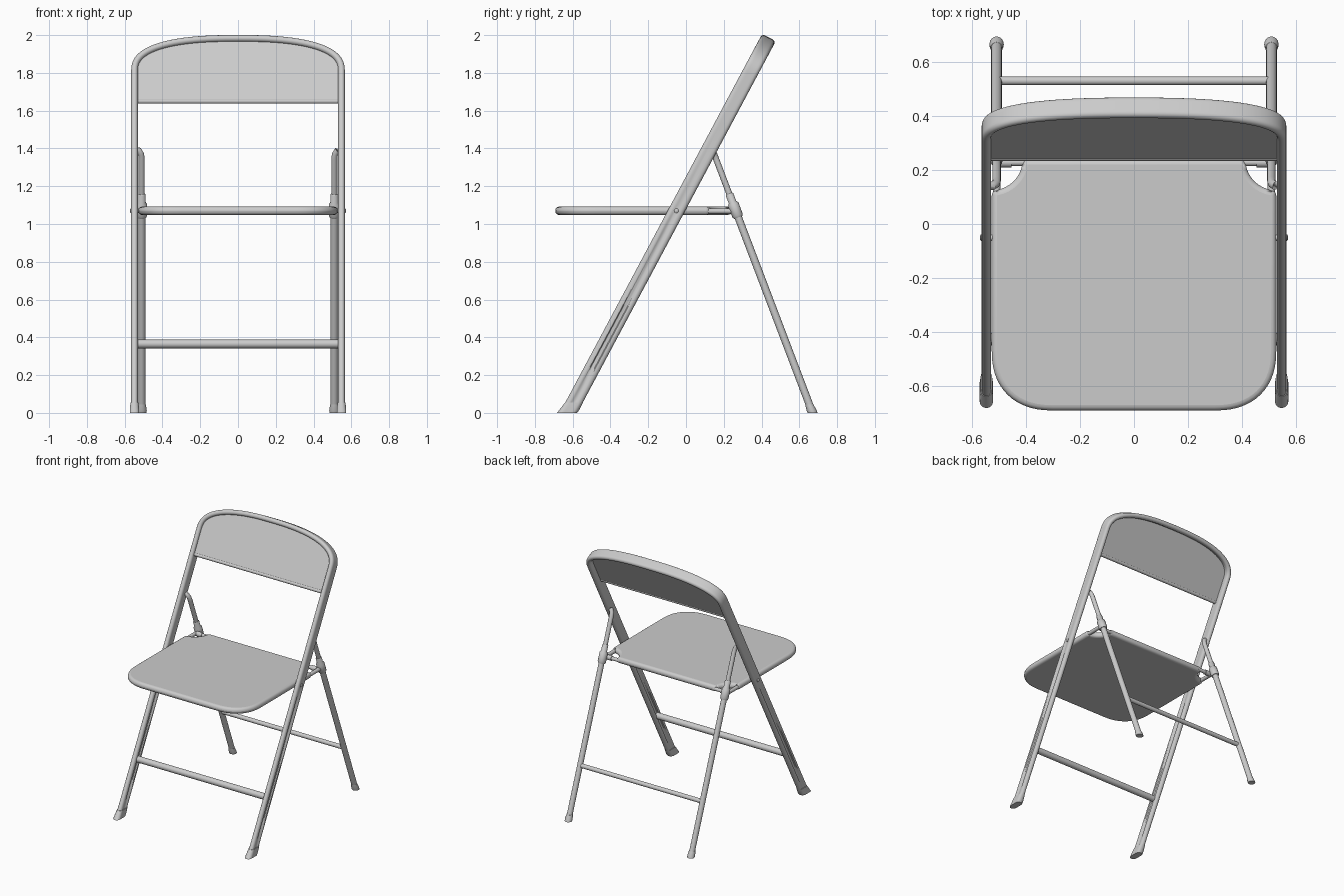
import bpy
import math
from mathutils import Vector

cube = bpy.data.objects.get("Cube")
if cube:
    bpy.data.objects.remove(cube, do_unlink=True)

# One painted-metal colour for the whole chair
GREY = (0.6, 0.6, 0.6, 1.0)
metal = bpy.data.materials.new("grey_metal")
metal.use_nodes = True
metal.diffuse_color = GREY
for node in metal.node_tree.nodes:
    if node.type == 'BSDF_PRINCIPLED':
        node.inputs["Base Color"].default_value = GREY

# Inclined plane of the main frame: SLOPE is run over rise, from FOOT_Y
SLOPE, FOOT_Y = 0.534, -0.622
ALONG = Vector((0, SLOPE, 1)).normalized()
FRONT = Vector((0, -1, SLOPE)).normalized()


def on_frame(x, z, depth=0.0):
    return Vector((x, FOOT_Y + SLOPE * z, z)) + FRONT * depth


def rear_point(x, z):
    return Vector((x, 0.67 - 0.38 * z, z))


def loft(name, rings, angle=40):
    """Skin equal-length rings and cap both ends."""
    count = len(rings[0])
    verts = [p for ring in rings for p in ring]
    faces = []
    for r in range(len(rings) - 1):
        for i in range(count):
            j = (i + 1) % count
            a, b = r * count, (r + 1) * count
            faces.append((a + i, a + j, b + j, b + i))
    faces.append(tuple(reversed(range(count))))
    faces.append(tuple(range(len(verts) - count, len(verts))))
    mesh = bpy.data.meshes.new(name)
    mesh.from_pydata(verts, [], faces)
    mesh.materials.append(metal)
    obj = bpy.data.objects.new(name, mesh)
    bpy.context.collection.objects.link(obj)
    # consistent outward normals
    import bmesh
    bm = bmesh.new()
    bm.from_mesh(mesh)
    bmesh.ops.recalc_face_normals(bm, faces=bm.faces)
    bm.to_mesh(mesh)
    bm.free()
    mesh.shade_smooth()
    mesh.set_sharp_from_angle(angle=math.radians(angle))
    return obj


def tube(name, points, radii, sides=16):
    """Round tube through points, one radius per point."""
    pts = [Vector(p) for p in points]
    rings = []
    for i, p in enumerate(pts):
        tangent = (pts[min(i + 1, len(pts) - 1)] - pts[max(i - 1, 0)]).normalized()
        ref = Vector((0, 0, 1)) if abs(tangent.x) > 0.9 else Vector((1, 0, 0))
        u = tangent.cross(ref).normalized()
        v = tangent.cross(u)
        rings.append([p + radii[i] * (u * math.cos(t) + v * math.sin(t))
                      for t in (2 * math.pi * k / sides for k in range(sides))])
    return loft(name, rings)


def stadium(half_width, half_length, waist=0.0):
    """Flat-sided oval; waist pinches the long sides into grooves."""
    flat = half_length - half_width
    pts = []
    for sign in (1, -1):
        for k in range(9):
            t = math.pi * k / 8
            pts.append((sign * half_width * math.cos(t),
                        sign * (flat + half_width * math.sin(t))))
        for f in (0.6, 0.4, -0.4, -0.6):
            pinch = 1 - waist if abs(f) < 0.5 else 1
            pts.append((-sign * half_width * pinch, sign * flat * f))
    return pts


def corner(cx, cy, a, b, power, steps):
    """Quarter superellipse from the side (+x) round to the end (+y)."""
    pts = []
    for k in range(steps + 1):
        t = 0.5 * math.pi * k / steps
        pts.append((cx + a * math.cos(t) ** (2 / power),
                    cy + b * math.sin(t) ** (2 / power)))
    return pts


# Main frame: one bent oval tube forming both front legs and the back hoop
HALF_X = 0.548
arch = corner(0, 1.80, HALF_X, 0.172, 2.5, 24)
leg = [(HALF_X, z) for z in (0.03, 0.15, 0.3, 0.95, 1.1, 1.5)]
half = leg + arch
path = half + [(-x, z) for x, z in reversed(half[:-1])]
centre = [on_frame(x, z) for x, z in path]
rings = []
for i, p in enumerate(centre):
    tangent = (centre[min(i + 1, len(centre) - 1)] - centre[max(i - 1, 0)]).normalized()
    side = tangent.cross(FRONT).normalized()
    groove = 0.45 if 0.1 < p.z < 1.0 else 0.0
    rings.append([p + side * u + FRONT * v for u, v in stadium(0.0175, 0.041, groove)])
loft("main_frame", rings)

# Back panel filling the hoop, with a rolled lower edge
PANEL_LOW = 1.645
edge = [(HALF_X, PANEL_LOW)] + arch
outline = edge + [(-x, z) for x, z in reversed(edge[:-1])]
loft("back_panel", [[on_frame(x, z, d) for x, z in outline] for d in (0.0, 0.02)])
tube("back_panel_rolled_edge",
     [on_frame(-0.54, PANEL_LOW, 0.01), on_frame(0.54, PANEL_LOW, 0.01)], [0.013, 0.013])

# Seat: rounded front corners, round bites at the rear corners
SEAT_X, SEAT_BACK, BITE = 0.528, 0.24, 0.115
right = []
for k in range(11):
    t = math.pi + 0.5 * math.pi * k / 10
    right.append((SEAT_X + BITE * math.cos(t), SEAT_BACK + BITE * math.sin(t)))
right += [(x, -y) for x, y in corner(0.30, 0.47, SEAT_X - 0.30, 0.222, 2.3, 14)]
outline = right + [(-x, y) for x, y in reversed(right)]
seat = loft("seat", [[Vector((x, y, z)) for x, y in outline] for z in (1.048, 1.092)])
bevel = seat.modifiers.new("rolled_rim", 'BEVEL')
bevel.width = 0.02
bevel.segments = 4
bevel.limit_method = 'ANGLE'
bevel.angle_limit = math.radians(50)
bevel.use_clamp_overlap = False

# Cross bars between the front legs and between the rear legs
BAR_Z = 0.365
bar = on_frame(0, BAR_Z)
tube("front_cross_bar", [(-0.54, bar.y, BAR_Z), (0.54, bar.y, BAR_Z)], [0.023, 0.023])
bar = rear_point(0, BAR_Z)
tube("rear_cross_bar", [(-0.51, bar.y, BAR_Z), (0.51, bar.y, BAR_Z)], [0.016, 0.016])

for label, s in (("left", 1), ("right", -1)):
    # Front foot: flared shoe on the end of the frame
    shoe = []
    for z, w, l, shift in ((0, 0.025, 0.053, 0.008), (0.015, 0.025, 0.053, 0.004),
                           (0.055, 0.021, 0.048, 0)):
        c = on_frame(s * HALF_X, z)
        shoe.append([c + Vector((u, v - shift, 0)) for u, v in stadium(w, l)])
    loft(label + "_front_foot", shoe)

    # Rear leg and its rubber foot
    lx = s * 0.51
    tube(label + "_rear_leg", [rear_point(lx, 0.02), rear_point(lx, 1.08)], [0.02, 0.02])
    foot = []
    for z, r in ((0, 0.026), (0.012, 0.027), (0.045, 0.022)):
        c = rear_point(lx, z)
        foot.append([c + Vector((r * math.cos(t), r * math.sin(t), 0))
                     for t in (math.pi * k / 8 for k in range(16))])
    loft(label + "_rear_foot", foot)

    # Upper link, hooking outward into the frame
    tube(label + "_upper_link",
         [rear_point(lx, 1.08), rear_point(lx, 1.34), rear_point(s * 0.513, 1.37),
          rear_point(s * 0.525, 1.39), rear_point(s * 0.545, 1.395)], [0.016] * 5)

    # Hinge sleeve where link, leg and seat bracket meet
    tube(label + "_hinge_sleeve",
         [rear_point(lx, z) for z in (1.035, 1.045, 1.105, 1.115, 1.155, 1.16)],
         [0.024, 0.029, 0.029, 0.021, 0.021, 0.017])

    # Bent bracket rod in the seat notch
    tube(label + "_bracket_side", [(lx, 0.11, 1.068), (lx, 0.26, 1.068)], [0.014, 0.014])
    tube(label + "_bracket_back", [(s * 0.39, 0.228, 1.068), (lx, 0.228, 1.068)], [0.013, 0.013])
    tube(label + "_bracket_collar", [(s * 0.455, 0.228, 1.068), (s * 0.50, 0.228, 1.068)],
         [0.018, 0.018])

    # Seat pivot pin through the frame
    pin = on_frame(0, 1.07)
    tube(label + "_pivot_pin", [(s * 0.51, pin.y, 1.07), (s * 0.568, pin.y, 1.07),
                                (s * 0.572, pin.y, 1.07)], [0.012, 0.012, 0.007])
